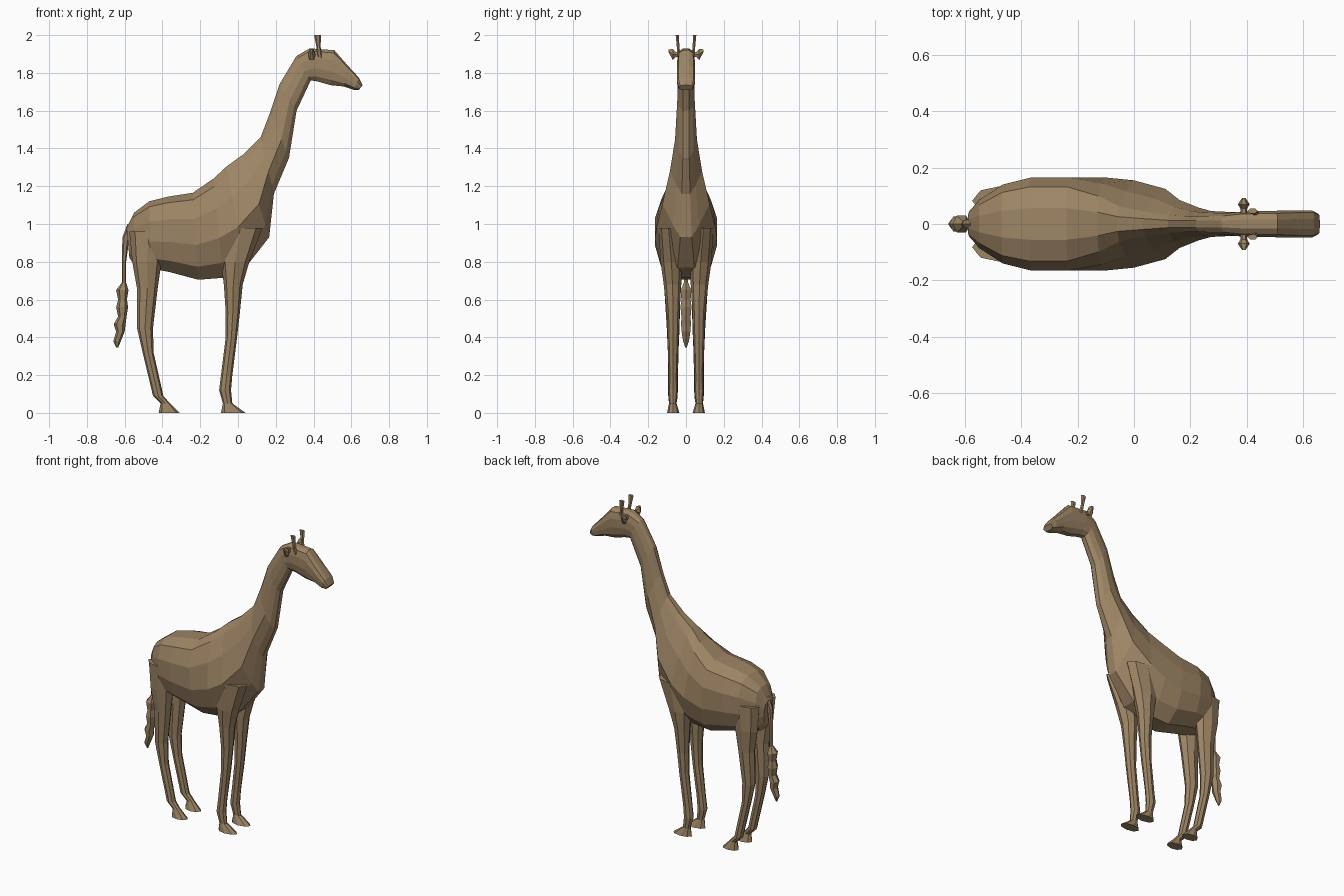
import bpy, bmesh
from math import cos, sin, pi
from mathutils import Vector

hide = bpy.data.materials.new("tan_hide")
hide.diffuse_color = (0.34, 0.235, 0.13, 1)


def loft(name, rings):
    """Skin a list of equal-sized point rings and cap both ends."""
    bm = bmesh.new()
    loops = [[bm.verts.new(p) for p in r] for r in rings]
    n = len(loops[0])
    for a, b in zip(loops, loops[1:]):
        for i in range(n):
            j = (i + 1) % n
            bm.faces.new((a[i], a[j], b[j], b[i]))
    bm.faces.new(loops[0])
    bm.faces.new(loops[-1])
    bmesh.ops.recalc_face_normals(bm, faces=bm.faces)
    me = bpy.data.meshes.new(name)
    bm.to_mesh(me)
    bm.free()
    me.materials.append(hide)
    ob = bpy.data.objects.new(name, me)
    bpy.context.collection.objects.link(ob)
    return ob


def pair(name, rings):
    """Same part on the left and right side."""
    for side, s in (("right", -1), ("left", 1)):
        loft(side + "_" + name, [[(p[0], s * p[1], p[2]) for p in r] for r in rings])


def flat_ring(x0, x1, y0, y1, z, n=8):
    """Horizontal oval ring filling a box."""
    cx, cy, rx, ry = (x0 + x1) / 2, (y0 + y1) / 2, (x1 - x0) / 2, (y1 - y0) / 2
    return [(cx + rx * cos(2 * pi * i / n), cy + ry * sin(2 * pi * i / n), z) for i in range(n)]


def body_ring(tx, tz, bx, bz, w, k, kb):
    """Cross-section from spine point to belly point; k / kb narrow the top / bottom."""
    top, bot = Vector((tx, 0, tz)), Vector((bx, 0, bz))
    half = [(0, .34 * k), (.08, .8 * k), (.3, w and (1 + k) / 2), (.6, 1), (.85, .8 * kb), (1, .34 * kb)]
    pts = [top.lerp(bot, t) + Vector((0, w * f, 0)) for t, f in half]
    return pts + [Vector((p.x, -p.y, p.z)) for p in reversed(pts)]


# Torso, neck and head: spine x z, underside x z, half width, top and bottom fullness
loft("body_neck_head", [body_ring(*r) for r in (
    (-.59, .98, -.575, .82, .045, 1, 1),
    (-.55, 1.06, -.55, .785, .085, 1, 1),
    (-.47, 1.12, -.46, .765, .14, 1, 1),
    (-.37, 1.145, -.36, .745, .165, 1, 1),
    (-.24, 1.165, -.21, .705, .165, 1, 1),
    (-.13, 1.24, -.08, .715, .165, .75, .9),
    (-.06, 1.305, .04, .77, .155, .5, .85),
    (.03, 1.37, .165, .93, .125, .45, .7),
    (.12, 1.46, .19, 1.16, .085, .45, .75),
    (.17, 1.59, .27, 1.35, .058, .6, .85),
    (.22, 1.74, .31, 1.60, .046, .75, 1),
    (.31, 1.89, .385, 1.76, .042, .85, 1),
    (.38, 1.93, .42, 1.755, .045, 1, 1),
    (.51, 1.92, .49, 1.735, .047, 1, 1),
    (.58, 1.84, .56, 1.728, .046, 1.1, 1.1),
    (.64, 1.775, .615, 1.71, .046, 1.1, 1.1),
    (.66, 1.735, .64, 1.71, .035, 1.1, 1.1))])

# Legs with hooves: x range, y range, z
pair("front_leg", [flat_ring(*r) for r in (
    (-.10, .13, .04, .145, .98),
    (-.09, .06, .02, .135, .80),
    (-.075, .025, .025, .118, .68),
    (-.065, .01, .034, .102, .53),
    (-.065, -.005, .038, .098, .40),
    (-.09, -.03, .045, .092, .20),
    (-.10, -.037, .044, .094, .12),
    (-.08, -.03, .05, .09, .05),
    (-.09, .04, .035, .10, 0))])
pair("hind_leg", [flat_ring(*r) for r in (
    (-.575, -.37, .03, .135, .96),
    (-.56, -.405, .025, .13, .80),
    (-.535, -.425, .03, .115, .66),
    (-.535, -.45, .034, .102, .45),
    (-.505, -.447, .04, .096, .32),
    (-.45, -.395, .044, .094, .09),
    (-.41, -.36, .05, .09, .05),
    (-.42, -.31, .035, .10, 0))])

# Tail with a bumpy tuft: x range, half width, z
loft("tail", [flat_ring(x0, x1, -w, w, z, 6) for x0, x1, w, z in (
    (-.585, -.555, .02, 1.0),
    (-.612, -.575, .016, .93),
    (-.615, -.592, .012, .80),
    (-.615, -.592, .012, .69),
    (-.645, -.58, .034, .65),
    (-.635, -.588, .028, .60),
    (-.645, -.582, .034, .56),
    (-.635, -.59, .028, .51),
    (-.658, -.595, .03, .47),
    (-.645, -.60, .027, .43),
    (-.66, -.62, .018, .38),
    (-.645, -.635, .004, .345))])

# Horns
pair("horn", [flat_ring(*r, n=6) for r in (
    (.42, .447, .026, .046, 1.88),
    (.415, .437, .034, .05, 1.94),
    (.403, .44, .036, .056, 2.0))])

# Ears, pointing sideways
pair("ear", [[(.39 + rx * cos(a * pi / 3), y, z + rz * sin(a * pi / 3)) for a in range(6)]
             for y, z, rx, rz in (
                 (.03, 1.90, .010, .014),
                 (.055, 1.897, .012, .016),
                 (.07, 1.897, .021, .033),
                 (.093, 1.918, .006, .008))])
